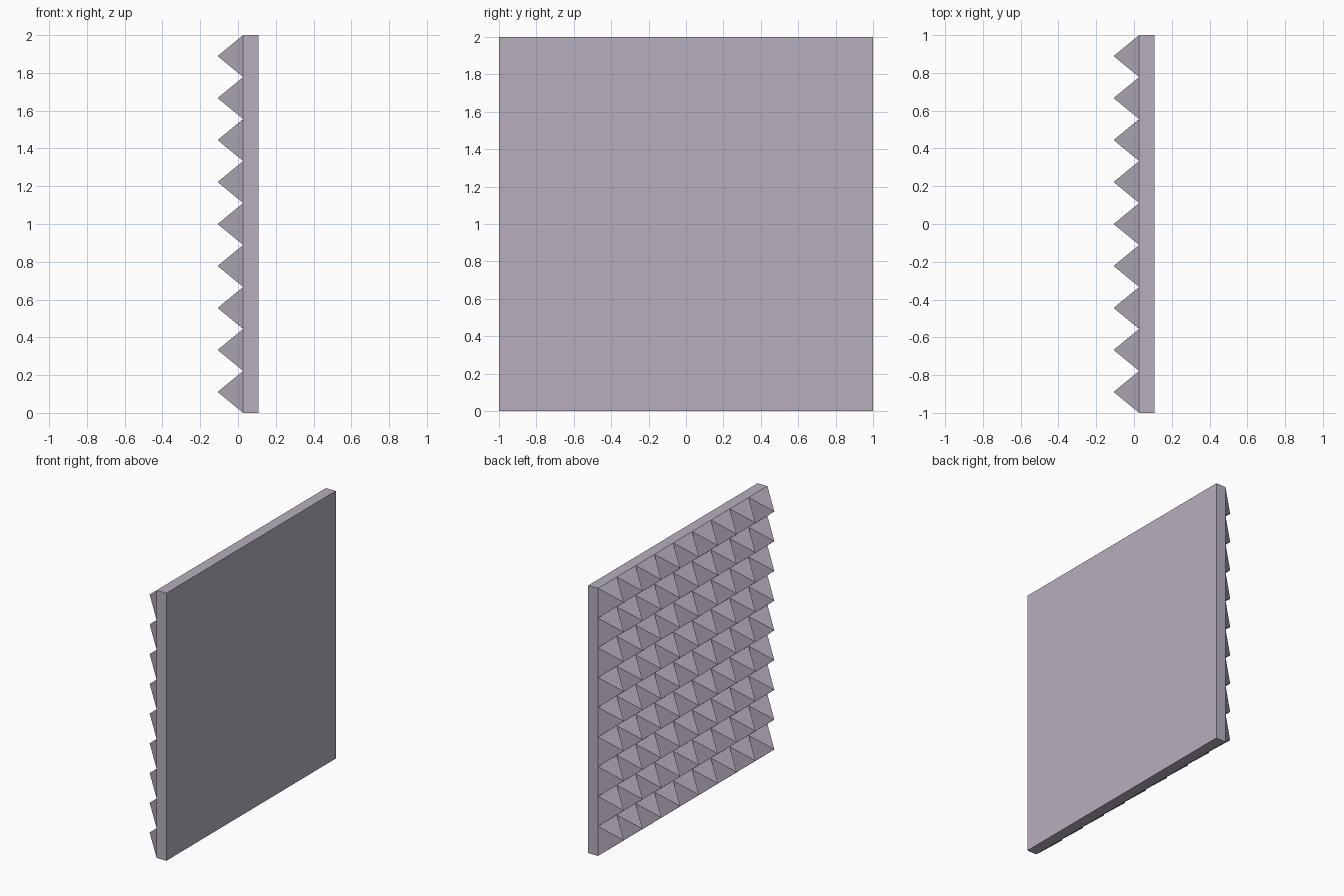
import bpy
import bmesh

cube = bpy.data.objects.get("Cube")
if cube:
    bpy.data.objects.remove(cube, do_unlink=True)

COUNT = 9
PITCH = 2 / COUNT
BASE_X, BACK_X, TIP_X = 0.027, 0.108, -0.108

# Single soft lilac grey foam colour
foam = bpy.data.materials.new("lilac_grey_foam")
colour = (0.474, 0.429, 0.515, 1)
foam.diffuse_color = colour
foam.use_nodes = True
foam.node_tree.nodes["Principled BSDF"].inputs["Base Color"].default_value = colour


def finish(bm, name):
    bmesh.ops.recalc_face_normals(bm, faces=bm.faces)
    mesh = bpy.data.meshes.new(name)
    bm.to_mesh(mesh)
    bm.free()
    mesh.materials.append(foam)
    obj = bpy.data.objects.new(name, mesh)
    bpy.context.collection.objects.link(obj)
    return obj


# Flat backing panel
bm = bmesh.new()
bmesh.ops.create_cube(bm, size=1)
for v in bm.verts:
    v.co.x = BACK_X if v.co.x > 0 else BASE_X
    v.co.y *= 2
    v.co.z = v.co.z * 2 + 1
finish(bm, "backing_panel")

# Grid of square pyramids pointing towards -x
bm = bmesh.new()
for row in range(COUNT):
    for col in range(COUNT):
        y, z = col * PITCH - 1, row * PITCH
        corners = [bm.verts.new((BASE_X, y + a * PITCH, z + b * PITCH))
                   for a, b in ((0, 0), (1, 0), (1, 1), (0, 1))]
        tip = bm.verts.new((TIP_X, y + PITCH / 2, z + PITCH / 2))
        for i in range(4):
            bm.faces.new((corners[i], corners[(i + 1) % 4], tip))
        bm.faces.new(corners[::-1])
finish(bm, "foam_pyramids")
